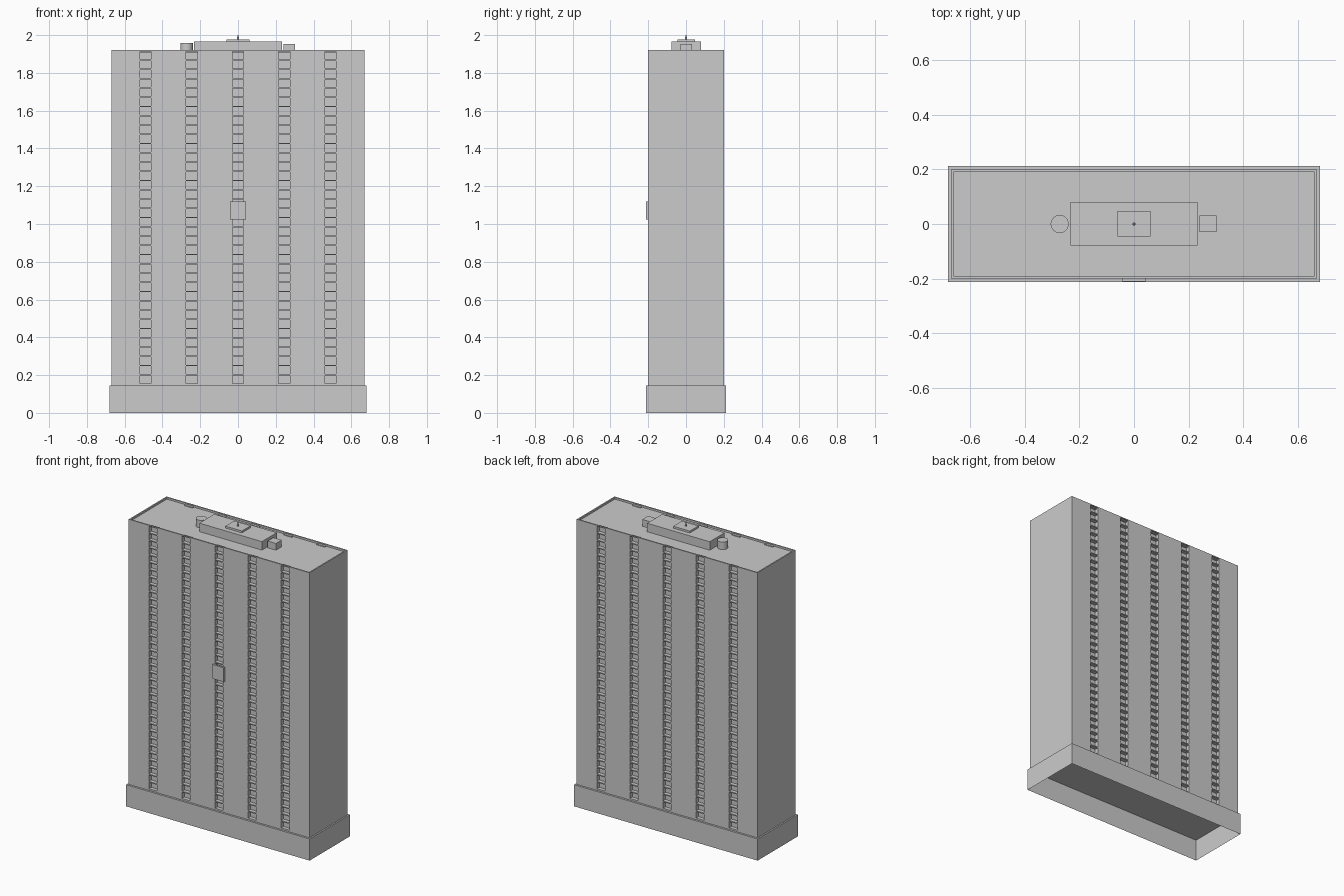
import bpy, bmesh
from mathutils import Vector

if "Cube" in bpy.data.objects:
    bpy.data.objects.remove(bpy.data.objects["Cube"])

ROWS, PITCH, WIN_H, WIN_W, DEPTH = 36, 0.049, 0.042, 0.06, 0.025
COLUMNS = [-0.49, -0.245, 0, 0.245, 0.49]
HX, HY, Z0, Z1 = 0.67, 0.2, 0.145, 1.92


def finish(bm, name):
    mesh = bpy.data.meshes.new(name)
    bm.to_mesh(mesh)
    bm.free()
    ob = bpy.data.objects.new(name, mesh)
    bpy.context.collection.objects.link(ob)
    return ob


def box_bm(lo, hi):
    lo, hi = Vector(lo), Vector(hi)
    bm = bmesh.new()
    bmesh.ops.create_cube(bm, size=1)
    for v in bm.verts:
        v.co = (lo + hi) / 2 + v.co * (hi - lo)
    bm.normal_update()
    return bm


def box(name, lo, hi):
    return finish(box_bm(lo, hi), name)


def cone(name, x, r1, r2, z0, z1, sides):
    bm = bmesh.new()
    bmesh.ops.create_cone(bm, cap_ends=True, segments=sides,
                          radius1=r1, radius2=r2, depth=z1 - z0)
    bmesh.ops.translate(bm, verts=bm.verts, vec=(x, 0, (z0 + z1) / 2))
    return finish(bm, name)


def drop_bottom(bm):
    down = [f for f in bm.faces if f.normal.z < -0.9]
    bmesh.ops.delete(bm, geom=down, context='FACES_ONLY')


# Plinth: open underneath
bm = box_bm((-0.68, -0.213, 0), (0.68, 0.213, Z0))
drop_bottom(bm)
finish(bm, "plinth")

# Tower block: slice the box along every window edge
bm = box_bm((-HX, -HY, Z0), (HX, HY, Z1))
drop_bottom(bm)
sills = [0.156 + i * PITCH for i in range(ROWS)]
cuts = [((x + s * WIN_W / 2, 0, 0), (1, 0, 0)) for x in COLUMNS for s in (-1, 1)]
cuts += [((0, 0, z + h), (0, 0, 1)) for z in sills for h in (0, WIN_H)]
for co, no in cuts:
    bmesh.ops.bisect_plane(bm, geom=bm.verts[:] + bm.edges[:] + bm.faces[:],
                           dist=1e-5, plane_co=co, plane_no=no)
bm.normal_update()

# Recessed roof behind a thin parapet
roof = [f for f in bm.faces if f.normal.z > 0.9]
bmesh.ops.inset_region(bm, faces=roof, thickness=0.009, use_even_offset=True)
bmesh.ops.inset_region(bm, faces=roof, thickness=0.0001, depth=-0.012)
bm.normal_update()


# Recessed windows on front and back
def is_window(f):
    c = f.calc_center_median()
    return (abs(f.normal.y) > 0.9 and abs(abs(c.y) - HY) < 1e-4
            and any(abs(c.x - x) < WIN_W / 2 for x in COLUMNS)
            and any(z < c.z < z + WIN_H for z in sills))


windows = [f for f in bm.faces if is_window(f)]
panes = bmesh.ops.extrude_discrete_faces(bm, faces=windows)["faces"]
for f in panes:
    bmesh.ops.translate(bm, verts=f.verts,
                        vec=(0, DEPTH if f.calc_center_median().y < 0 else -DEPTH, 0))
finish(bm, "tower_block")

# Front panel
box("front_panel", (-0.042, -0.211, 1.025), (0.042, -0.198, 1.12))

# Rooftop equipment
ROOF = 1.907
box("plant_room", (-0.232, -0.078, ROOF), (0.232, 0.08, 1.965))
box("plant_room_cap", (-0.061, -0.045, 1.965), (0.061, 0.047, 1.978))
box("roof_vent", (0.24, -0.03, ROOF), (0.302, 0.031, 1.953))
tank = cone("water_tank", -0.272, 0.033, 0.033, ROOF, 1.958, 32)
for p in tank.data.polygons:
    p.use_smooth = abs(p.normal.z) < 0.5
cone("antenna", 0, 0.005, 0.003, 1.978, 2.0, 12)
